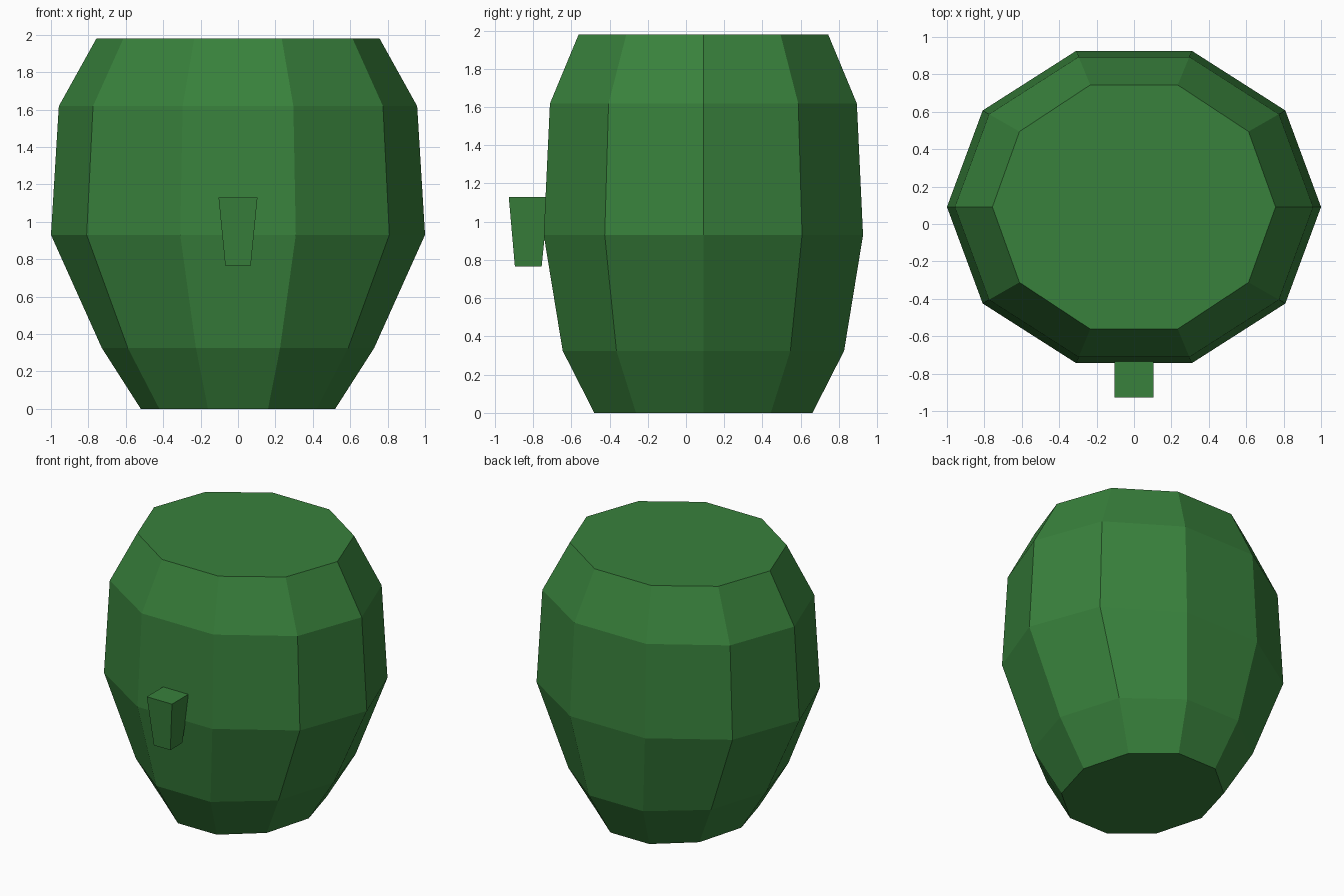
import bpy, bmesh
from math import cos, sin, tau

if "Cube" in bpy.data.objects:
    bpy.data.objects.remove(bpy.data.objects["Cube"])

green = bpy.data.materials.new("green")
green.diffuse_color = (0.04, 0.22, 0.045, 1)
green.use_nodes = True
green.node_tree.nodes["Principled BSDF"].inputs["Base Color"].default_value = green.diffuse_color


def loft(name, rings, sides, turn=0.0):
    """Closed solid through rings of (z, x radius, y radius, y centre)."""
    bm = bmesh.new()
    loops = []
    for z, rx, ry, cy in rings:
        angles = [tau * i / sides + turn for i in range(sides)]
        loops.append([bm.verts.new((rx * cos(a), cy + ry * sin(a), z)) for a in angles])
    for low, high in zip(loops, loops[1:]):
        for i in range(sides):
            j = (i + 1) % sides
            bm.faces.new((low[i], low[j], high[j], high[i]))
    bm.faces.new(loops[0][::-1])
    bm.faces.new(loops[-1])
    mesh = bpy.data.meshes.new(name)
    bm.to_mesh(mesh)
    bm.free()
    mesh.materials.append(green)
    obj = bpy.data.objects.new(name, mesh)
    bpy.context.collection.objects.link(obj)
    return obj


# Ten-sided bulging body
loft("body", [
    (0.00, 0.52, 0.60, 0.091),
    (0.325, 0.728, 0.774, 0.091),
    (0.93, 1.00, 0.878, 0.091),
    (1.618, 0.958, 0.844, 0.091),
    (1.98, 0.757, 0.686, 0.091),
], 10)

# Small tapered square peg on the front
d = 2 ** 0.5
loft("front_peg", [
    (0.765, 0.068 * d, 0.070 * d, -0.825),
    (1.13, 0.104 * d, 0.104 * d, -0.823),
], 4, tau / 8)
